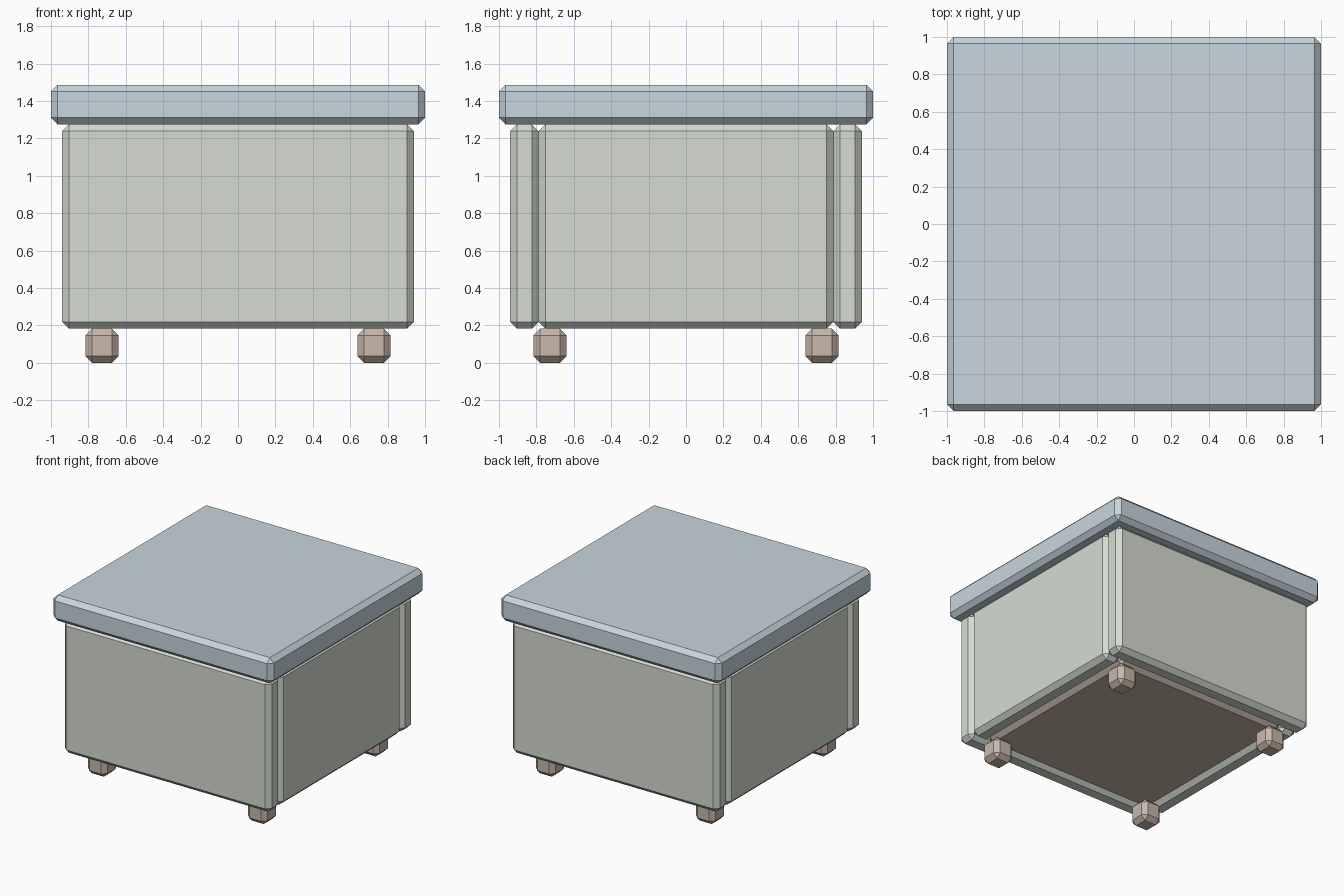
import bpy

if "Cube" in bpy.data.objects:
    bpy.data.objects.remove(bpy.data.objects["Cube"])

BEVEL = 0.036
FOOT_H = 0.183   # underside of the box
BOX_TOP = 1.275
OUT = 0.94       # outer face of the walls
INN = 0.788      # inner face of the walls


def material(name, rgb):
    m = bpy.data.materials.new(name)
    m.diffuse_color = (*rgb, 1)
    m.use_nodes = True
    m.node_tree.nodes["Principled BSDF"].inputs["Base Color"].default_value = m.diffuse_color
    return m


BLUE = material("blue_paint", (0.58, 0.67, 0.73))
GREEN = material("green_paint", (0.67, 0.71, 0.64))
BROWN = material("brown_wood", (0.58, 0.48, 0.41))


def block(name, lo, hi, mat):
    """Chamfered box between two opposite corners."""
    bpy.ops.mesh.primitive_cube_add(
        size=1, location=[(a + b) / 2 for a, b in zip(lo, hi)])
    ob = bpy.context.object
    ob.name = name
    ob.scale = [b - a for a, b in zip(lo, hi)]
    bpy.ops.object.transform_apply(location=False, rotation=False, scale=True)
    mod = ob.modifiers.new("chamfer", 'BEVEL')
    mod.width = BEVEL
    mod.segments = 1
    ob.data.materials.append(mat)
    return ob


# Lid
block("lid", (-1, -1, BOX_TOP), (1, 1, 1.487), BLUE)

# Front and back walls span the full width, side walls fit between them
block("front_wall", (-OUT, -OUT, FOOT_H), (OUT, -INN, BOX_TOP), GREEN)
block("back_wall", (-OUT, INN, FOOT_H), (OUT, OUT, BOX_TOP), GREEN)
block("left_wall", (-OUT, -INN, FOOT_H), (-INN, INN, BOX_TOP), GREEN)
block("right_wall", (INN, -INN, FOOT_H), (OUT, INN, BOX_TOP), GREEN)

# Floor inside the walls
block("floor", (-INN, -INN, FOOT_H), (INN, INN, FOOT_H + 0.15), BROWN)

# Feet
for sx, side in ((-1, "left"), (1, "right")):
    for sy, end in ((-1, "front"), (1, "back")):
        x, y, r = sx * 0.727, sy * 0.727, 0.089
        block(f"{end}_{side}_foot", (x - r, y - r, 0),
              (x + r, y + r, FOOT_H), BROWN)
